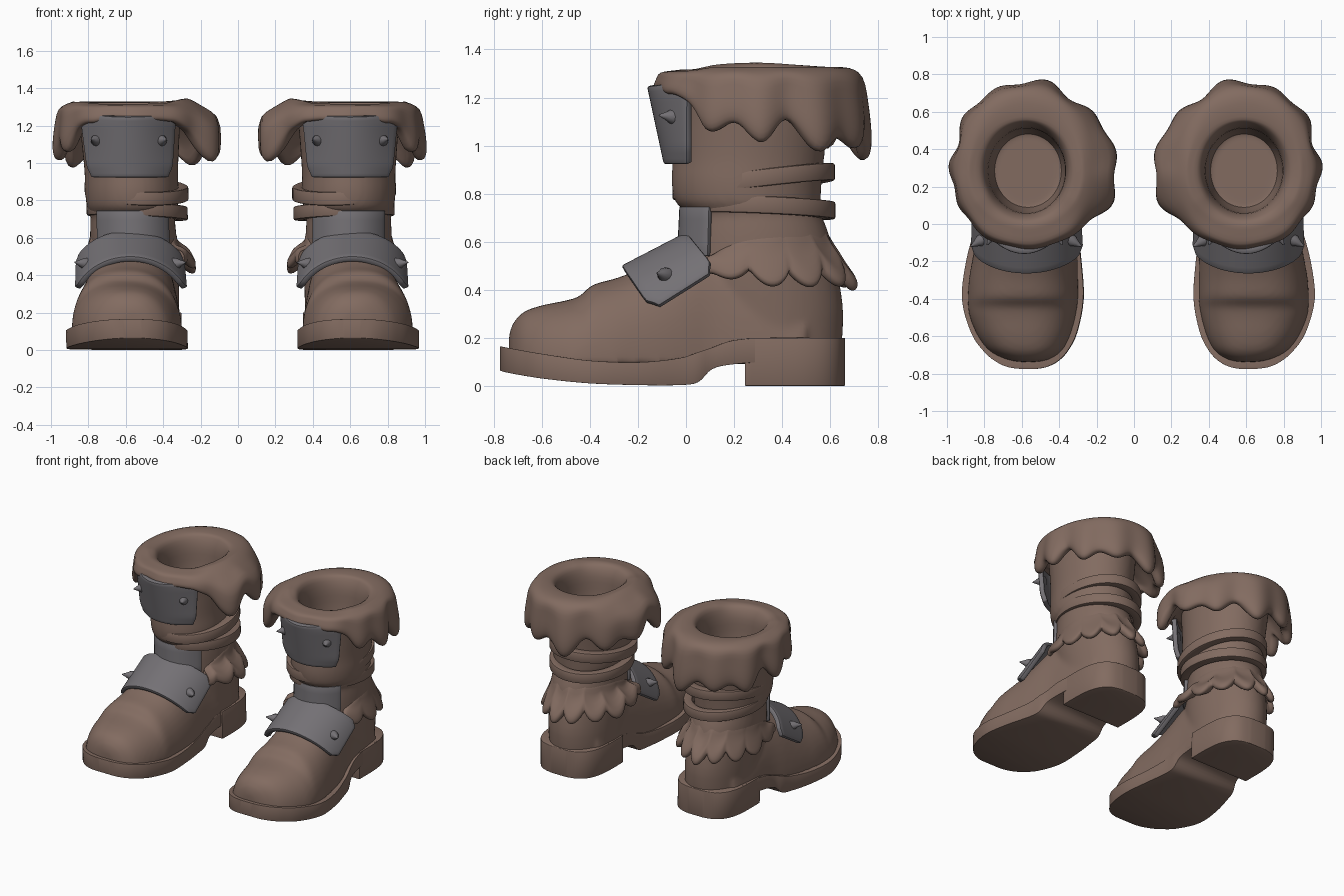
import bpy, bmesh, math
from mathutils import Vector, Matrix

if "Cube" in bpy.data.objects:
    bpy.data.objects.remove(bpy.data.objects["Cube"])

def material(name, rgb):
    m = bpy.data.materials.new(name)
    m.diffuse_color = (*rgb, 1)
    m.use_nodes = True
    m.node_tree.nodes["Principled BSDF"].inputs["Base Color"].default_value = m.diffuse_color
    return m

LEATHER = material("brown_leather", (0.225, 0.148, 0.118))
METAL = material("grey_metal", (0.175, 0.165, 0.178))
TAU = 2 * math.pi
# second boot: mirrored, standing slightly closer to the middle and leaning out
OTHER = Matrix(((-1, 0, -.03, .05), (0, 1, 0, 0), (0, 0, 1, 0), (0, 0, 0, 1)))

def spline(pts, k):
    """Catmull-Rom through tuples, k steps per span."""
    P = [pts[0]] + list(pts) + [pts[-1]]
    out = []
    for i in range(1, len(P) - 2):
        a, b, c, d = P[i - 1:i + 3]
        for j in range(k):
            t = j / k
            out.append(tuple(0.5 * (2 * q + (r - p) * t + (2 * p - 5 * q + 4 * r - s) * t * t
                       + (3 * q - p - 3 * r + s) * t ** 3) for p, q, r, s in zip(a, b, c, d)))
    return out + [tuple(pts[-1])]

def loft(bm, rings, ring_closed=True, path_closed=False, cap=True):
    V = [[bm.verts.new(p) for p in r] for r in rings]
    n = len(V[0])
    for i in range(len(V) if path_closed else len(V) - 1):
        a, b = V[i], V[(i + 1) % len(V)]
        for j in range(n if ring_closed else n - 1):
            k = (j + 1) % n
            bm.faces.new((a[j], a[k], b[k], b[j]))
    if cap and not path_closed:
        bm.faces.new(V[0])
        bm.faces.new(V[-1])

def finish(name, bm, mat, solid=0, bevel=0, voxel=0, angle=40):
    """Mesh object with applied modifiers, copied to the second boot, smooth shaded."""
    bmesh.ops.recalc_face_normals(bm, faces=bm.faces)
    me = bpy.data.meshes.new(name)
    bm.to_mesh(me)
    bm.free()
    me.materials.append(mat)
    ob = bpy.data.objects.new(name, me)
    bpy.context.collection.objects.link(ob)
    if voxel:
        m = ob.modifiers.new("remesh", 'REMESH')
        m.mode, m.voxel_size = 'VOXEL', voxel
        m = ob.modifiers.new("smooth", 'SMOOTH')
        m.factor, m.iterations = 0.5, 5
    if solid:
        m = ob.modifiers.new("solid", 'SOLIDIFY')
        m.thickness, m.offset = solid, 0
    if bevel:
        m = ob.modifiers.new("bevel", 'BEVEL')
        m.width, m.segments, m.limit_method = bevel, 2, 'ANGLE'
        m.angle_limit = math.radians(45)
    bpy.ops.object.select_all(action='DESELECT')
    bpy.context.view_layer.objects.active = ob
    ob.select_set(True)
    bpy.ops.object.convert(target='MESH')
    bm = bmesh.new()
    bm.from_mesh(ob.data)
    new = bmesh.ops.duplicate(bm, geom=bm.verts[:] + bm.edges[:] + bm.faces[:])["geom"]
    bmesh.ops.transform(bm, matrix=OTHER, verts=[g for g in new if isinstance(g, bmesh.types.BMVert)])
    bmesh.ops.reverse_faces(bm, faces=[g for g in new if isinstance(g, bmesh.types.BMFace)])
    bm.to_mesh(ob.data)
    bm.free()
    bpy.ops.object.shade_smooth_by_angle(angle=math.radians(angle))

def patch(name, fn, nu, nv, mat, solid, bevel=0):
    """Curved sheet: fn(u in -1..1, v in 0..1)."""
    bm = bmesh.new()
    loft(bm, [[fn(2 * i / nu - 1, j / nv) for i in range(nu + 1)] for j in range(nv + 1)],
         ring_closed=False, cap=False)
    finish(name, bm, mat, solid=solid, bevel=bevel)

def smoothstep(a, b, x):
    t = min(1, max(0, (x - a) / (b - a)))
    return t * t * (3 - 2 * t)

# sole: (y, left x, right x, bottom z, top z)
SOLE = [(-.775, .57, .65, .065, .165), (-.765, .515, .72, .06, .163), (-.735, .455, .785, .053, .157),
        (-.68, .402, .85, .043, .147), (-.58, .352, .918, .028, .13), (-.4, .318, .967, .01, .105),
        (-.2, .33, .945, .003, .098), (-.03, .35, .90, .003, .115), (.05, .355, .88, .015, .14),
        (.11, .358, .86, .07, .16), (.2, .36, .845, .09, .19), (.35, .357, .825, .1, .2),
        (.52, .367, .815, .1, .2), (.6, .405, .775, .1, .2), (.64, .455, .725, .1, .2), (.655, .535, .645, .1, .2)]
bm = bmesh.new()
loft(bm, [[(l, y, b), (r, y, b), (r, y, t), (l, y, t)] for y, l, r, b, t in spline(SOLE, 4)])
finish("sole", bm, LEATHER, bevel=.008)

# heel block
HEEL = [(.245, .348, .832), (.4, .348, .832), (.51, .36, .82), (.59, .393, .787), (.64, .45, .73), (.662, .535, .645)]
bm = bmesh.new()
loft(bm, [[(l, y, 0), (r, y, 0), (r, y, .2), (l, y, .2)] for y, l, r in spline(HEEL, 4)])
finish("heel", bm, LEATHER, bevel=.008)

# boot upper: foot arches along y: (y, centre x, half width, top z)
FOOT = [(-.737, .61, .05, .2), (-.725, .613, .115, .25), (-.68, .625, .195, .305), (-.6, .635, .247, .335),
        (-.5, .642, .282, .355), (-.44, .642, .292, .375), (-.39, .64, .295, .42), (-.3, .638, .292, .445),
        (-.22, .632, .285, .475), (-.1, .622, .272, .535), (0, .613, .257, .6), (.12, .6, .24, .62),
        (.3, .59, .235, .55), (.5, .585, .22, .4)]
def arch(y, cx, w, zt):
    pts = []
    for i in range(25):
        a = math.pi * i / 24
        c, s = math.cos(a), max(0, math.sin(a))
        pts.append((cx + w * math.copysign(abs(c) ** .82, c), y, .09 + (zt - .09) * s ** .92))
    return pts
# shaft rings, up the outside and down into the opening: (z, rx, front y, rear y)
SHAFT = [(.12, .22, .02, .645), (.3, .228, 0, .655), (.45, .232, -.02, .635), (.63, .23, -.01, .595),
         (.72, .225, 0, .56), (.765, .243, -.045, .56), (.85, .25, -.06, .565), (.95, .25, -.055, .575),
         (1.1, .26, -.055, .59), (1.26, .27, -.06, .6), (1.27, .24, .01, .55),
         (1.2, .22, .045, .525), (1.05, .212, .05, .52), (.96, .195, .065, .5)]
bm = bmesh.new()
loft(bm, [arch(*s) for s in spline(FOOT, 3)])
loft(bm, [[(.592 - .01 * smoothstep(-.6, -.2, -z) + rx * math.cos(TAU * i / 48),
            (f + b) / 2 + (b - f) / 2 * math.sin(TAU * i / 48), z)
           for i in range(48)] for z, rx, f, b in spline(SHAFT, 3)])
finish("boot_upper", bm, LEATHER, voxel=.016, angle=80)

# folded, draped cuff
def cuff_section(t):
    c, s = math.cos(t), math.sin(t)
    w = .65 * math.sin(11 * t + .6) + .45 * math.sin(7 * t + 2)
    front = smoothstep(.5, .85, -s)
    inner = max(0, -c) ** 4
    R = .403 + .075 * max(0, s) ** 2 + .015 * max(0, -s)
    low = R + .08 * inner
    hem = 1.075 - .07 * max(0, s) + .15 * front - .055 * w * (1 - .8 * front)
    top = 1.325 - .01 * front + .018 * inner
    D = top - hem
    wave = .02 * w * (1 - .7 * front)
    e = 1 + .1 * s * s
    sec = [(.178 * e, .965), (.2 * e, 1.1), (.21 * e, 1.23), (.235 * e, top - .02), (.29, top),
           (R - .085, top - .002), (R - .028 + .4 * wave, top - .13 * D), (low - .01 + .8 * wave, top - .42 * D),
           (low + wave, top - .8 * D), (low - .015 + wave, hem), (low - .06 + wave, hem + .005),
           (low - .09 + .5 * wave, (hem + 1.22) / 2), (.28, 1.23), (.24, 1.1)]
    return [(.588 + r * c, .285 + r * s, z) for r, z in spline(sec, 3)]
bm = bmesh.new()
loft(bm, [cuff_section(TAU * i / 140) for i in range(140)], path_closed=True)
finish("cuff", bm, LEATHER, angle=80)

# ankle straps
def strap(name, cy, rx, ry, z_front, z_rear):
    bm = bmesh.new()
    rings = []
    for i in range(64):
        c, s = math.cos(TAU * i / 64), math.sin(TAU * i / 64)
        z = z_front + (z_rear - z_front) * (s + 1) / 2 + .012 * c
        rings.append([(.567 + (rx - d) * c, cy + (ry - d) * s, z + h)
                      for d, h in ((0, -.036), (0, .036), (.06, .036), (.06, -.036))])
    loft(bm, rings, path_closed=True)
    finish(name, bm, LEATHER, bevel=.008)
strap("upper_strap", .282, .277, .338, .81, .89)
strap("lower_strap", .3, .27, .322, .755, .73)

# thick scalloped fringe round the back of the ankle
def fringe_section(u):
    t = math.radians(90 + 122 * u)
    c, s = math.cos(t), math.sin(t)
    w = 2 * abs(math.sin(7 * t + .4)) ** .8 - 1.2 + .25 * math.sin(5 * t)
    fade = 1 - u ** 6
    rx, ry = .265 + .045 * max(0, -c), .395
    hem = .445 + .03 * u * u - .035 * w * fade
    top = .665 - .09 * u ** 4
    k = 1 + .055 * w * fade
    sec = [(.2, .26, top + .01), (.228, .3, top - .02), ((.25 + .235) / 2 * (1 + k) / 2, .335, (top + hem) / 2 + .02),
           (rx * k, ry * k, hem + .05), (rx * k + .012, ry * k + .01, hem), (rx * k - .015, ry * k - .02, hem - .01),
           (.235, .34, hem + .04), (.19, .26, hem + .07)]
    return [(.59 + a * c, .285 + b * s, z) for a, b, z in spline(sec, 3)]
bm = bmesh.new()
loft(bm, [fringe_section(i / 65 - 1) for i in range(131)])
finish("fringe", bm, LEATHER, angle=70)

# shin plate
def shin(u, v):
    round_off = 1 - .09 * (1 - smoothstep(0, .2, v)) - .06 * smoothstep(.88, 1, v)
    hw = (.218 + .03 * v) * round_off
    return (.6 + hw * u, -.075 - .07 * v + (.09 + .07 * v) * u * u, .925 + .325 * v + .012 * u * u * v)
patch("shin_plate", shin, 20, 14, METAL, .035, .01)

# instep plate arching over the foot, with rounded ends
def instep(u, v):
    a = 1.25 * u
    v = .5 + (v - .5) * (1 - .22 * smoothstep(.85, 1, abs(u)))
    x = .612 + (.287 - .01 * v) * math.sin(a) / math.sin(1.25)
    d = (1 - math.cos(a)) / (1 - math.cos(1.25))
    return (x, -.26 + .27 * v + .12 * d, .485 + .14 * v - (.175 - .03 * v) * d)
patch("instep_plate", instep, 32, 8, METAL, .035, .01)

# metal tongue above the instep
def tongue(u, v):
    t = math.radians(-90 + 53 * u)
    return (.592 + .232 * math.cos(t), .28 + (.305 - .01 * v) * math.sin(t), .54 + .205 * v)
patch("tongue", tongue, 16, 4, METAL, .025, .005)

# spikes on both plates
bm = bmesh.new()
for pos, d in (((.77, -.05, 1.12), (.5, -1, .1)), ((.43, -.05, 1.12), (-.5, -1, .1)),
               ((.85, -.085, .46), (1, -.6, .15)), ((.375, -.085, .46), (-1, -.6, .15))):
    q = Vector(d).to_track_quat('Z', 'Y')
    loft(bm, [[Vector(pos) + q @ Vector((r * math.cos(TAU * i / 12), r * math.sin(TAU * i / 12), h))
               for i in range(12)] for r, h in ((.034, -.02), (.03, .015), (.016, .04), (.003, .07))])
finish("spikes", bm, METAL)
